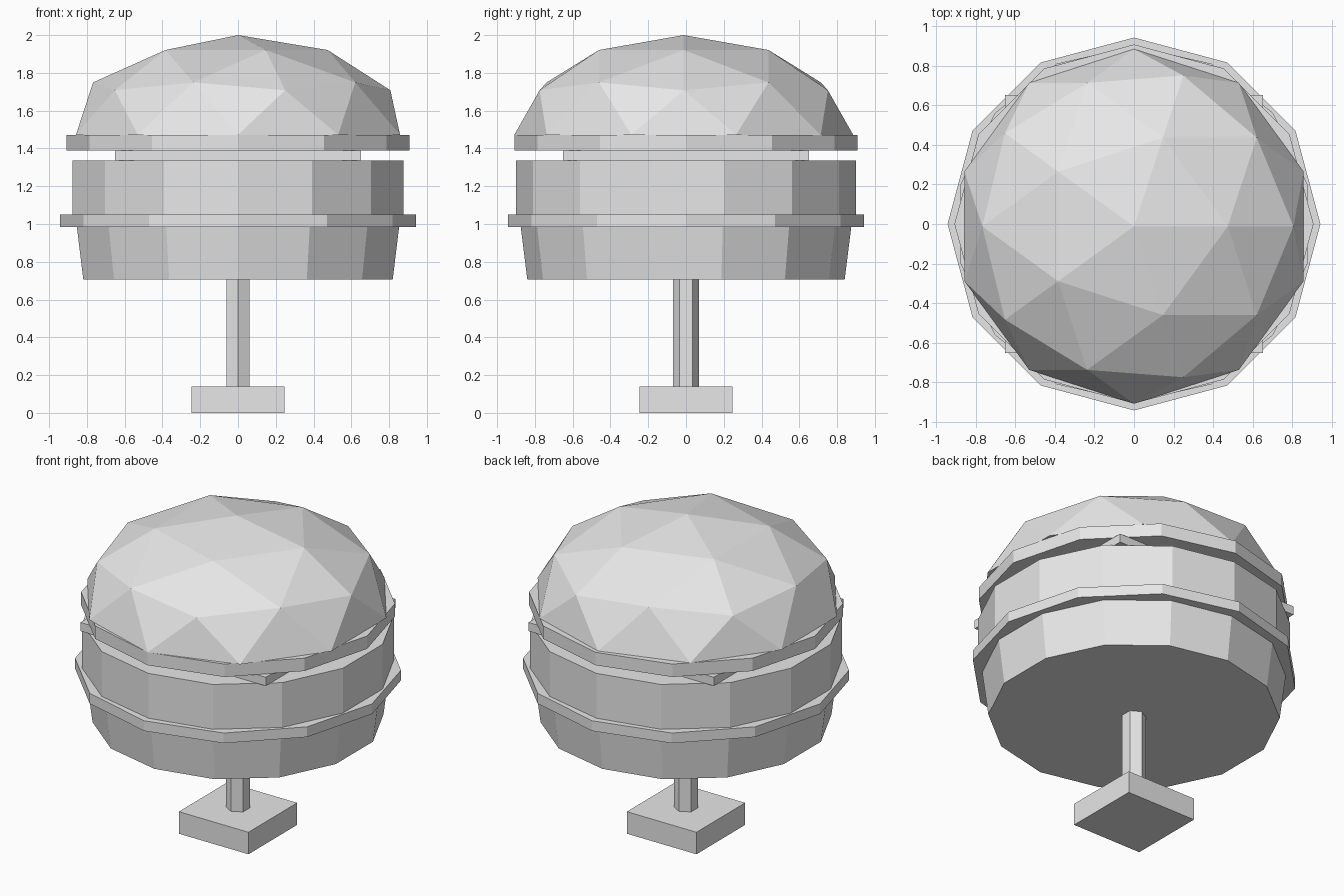
import bpy
import bmesh
from mathutils import Matrix

if "Cube" in bpy.data.objects:
    bpy.data.objects.remove(bpy.data.objects["Cube"], do_unlink=True)

# Single plain grey
grey = bpy.data.materials.new("plain_grey")
grey.use_nodes = True
colour = (0.8, 0.8, 0.8, 1)
grey.diffuse_color = colour
grey.node_tree.nodes["Principled BSDF"].inputs["Base Color"].default_value = colour


def finish(name, bm):
    bmesh.ops.recalc_face_normals(bm, faces=bm.faces)
    mesh = bpy.data.meshes.new(name)
    bm.to_mesh(mesh)
    bm.free()
    mesh.materials.append(grey)
    obj = bpy.data.objects.new(name, mesh)
    bpy.context.collection.objects.link(obj)
    return obj


def prism(name, sides, low, high, r_low, r_high):
    """Upright faceted drum with a corner facing front and back."""
    bm = bmesh.new()
    bmesh.ops.create_cone(
        bm, cap_ends=True, segments=sides, radius1=r_low, radius2=r_high,
        depth=high - low, matrix=Matrix.Translation((0, 0, (low + high) / 2)))
    return finish(name, bm)


def slab(name, half, low, high):
    """Square block centred on the axis."""
    bm = bmesh.new()
    bmesh.ops.create_cube(
        bm, size=1, matrix=Matrix.Translation((0, 0, (low + high) / 2))
        @ Matrix.Diagonal((2 * half, 2 * half, high - low, 1)))
    return finish(name, bm)


# Stand
slab("stand_base", 0.245, 0, 0.14)
prism("stand_post", 6, 0.14, 0.705, 0.07, 0.07)

# Stacked layers
prism("bottom_bun", 14, 0.705, 0.985, 0.84, 0.875)
prism("lettuce", 12, 0.985, 1.05, 0.943, 0.943)
prism("patty", 14, 1.05, 1.335, 0.9, 0.9)
slab("cheese", 0.652, 1.335, 1.39)
prism("tomato", 12, 1.39, 1.472, 0.908, 0.908)

# Top bun: upper half of a squashed icosphere with a flat underside
bm = bmesh.new()
bmesh.ops.create_icosphere(bm, subdivisions=2, radius=1)
lower = [v for v in bm.verts if v.co.z < -0.01]
bmesh.ops.delete(bm, geom=lower, context='VERTS')
bmesh.ops.holes_fill(bm, edges=[e for e in bm.edges if e.is_boundary], sides=0)
bmesh.ops.transform(
    bm, verts=bm.verts,
    matrix=Matrix.Translation((0, -0.012, 1.472))
    @ Matrix.Diagonal((0.902, 0.897, 0.528, 1)))
finish("top_bun", bm)
